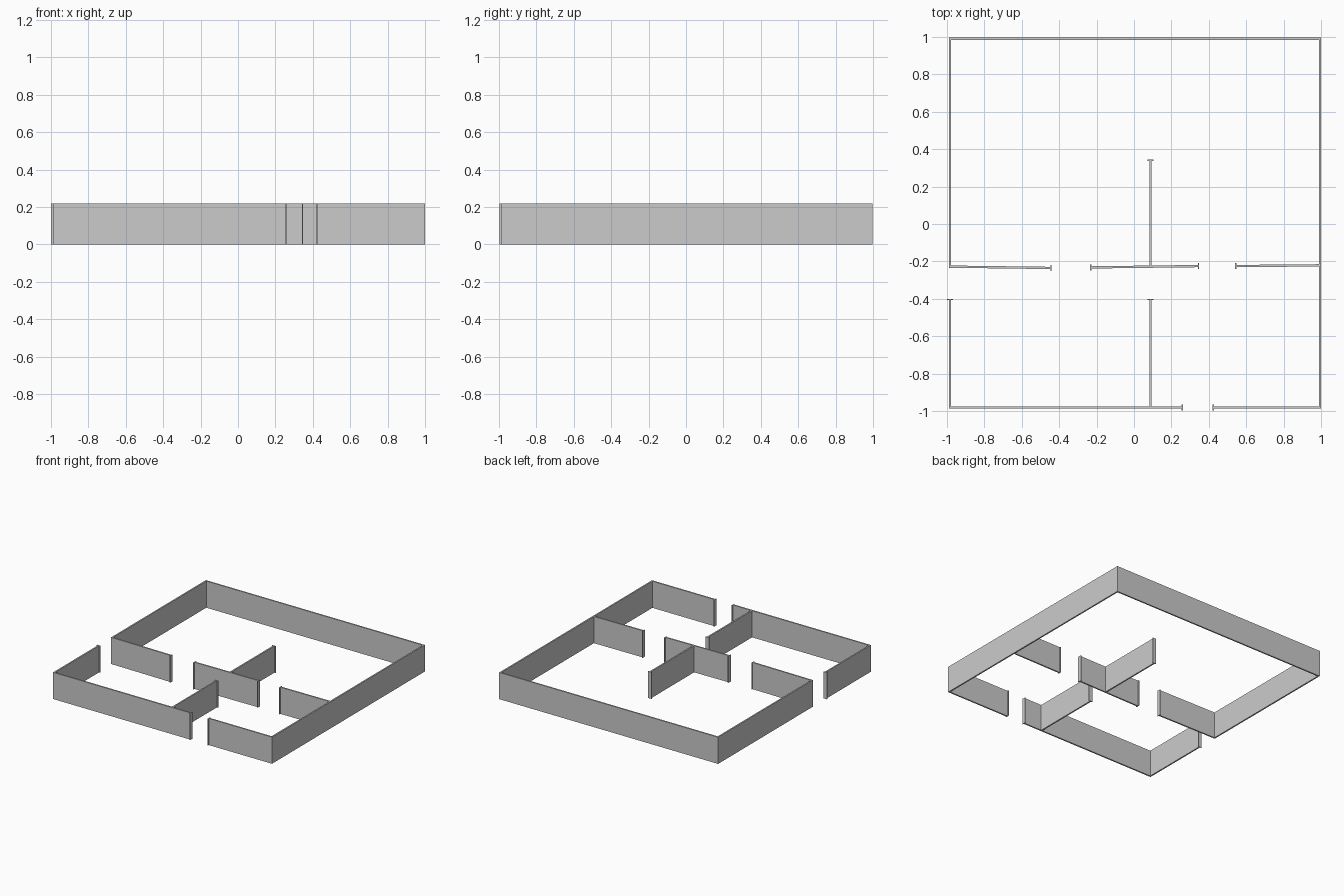
import bpy, bmesh
from mathutils import Vector

if "Cube" in bpy.data.objects:
    bpy.data.objects.remove(bpy.data.objects["Cube"])

H = 0.219        # wall height
T = 0.006        # half wall thickness
CAP_W = 0.016    # half width of door jamb
CAP_T = 0.003    # half depth of door jamb
L, R, F, B, M = -0.984, 0.994, -0.981, 0.991, 0.088   # wall centre lines


def strip(name, pts, half):
    """Upright wall along a path, with mitred corners."""
    pts = [Vector(p) for p in pts]
    dirs = [(b - a).normalized() for a, b in zip(pts, pts[1:])]
    bm = bmesh.new()
    rings = []
    for i, p in enumerate(pts):
        d0, d1 = dirs[max(i - 1, 0)], dirs[min(i, len(dirs) - 1)]
        n0, n1 = Vector((-d0.y, d0.x)), Vector((-d1.y, d1.x))
        n = (n0 + n1).normalized()
        n *= half / n.dot(n0)
        rings.append([bm.verts.new((q.x, q.y, z))
                      for q, z in ((p - n, 0), (p + n, 0), (p + n, H), (p - n, H))])
    for a, b in zip(rings, rings[1:]):
        for k in range(4):
            bm.faces.new((a[k], a[(k + 1) % 4], b[(k + 1) % 4], b[k]))
    bm.faces.new(rings[0])
    bm.faces.new(rings[-1])
    bmesh.ops.recalc_face_normals(bm, faces=bm.faces)
    mesh = bpy.data.meshes.new(name)
    bm.to_mesh(mesh)
    bm.free()
    bpy.context.collection.objects.link(bpy.data.objects.new(name, mesh))


def jamb(name, p, along_x):
    """Thin flange closing a wall end at a doorway."""
    d = Vector((CAP_T, 0)) if along_x else Vector((0, CAP_T))
    strip(name, [Vector(p) - d, Vector(p) + d], CAP_W)


# Outer shell, broken by the front and side doorways
strip("outer_wall_main", [(0.424, F), (R, F), (R, B), (L, B), (L, -0.228), (-0.443, -0.235)], T)
strip("outer_wall_corner", [(0.258, F), (L, F), (L, -0.403)], T)

# Inner partitions
strip("partition_centre", [(-0.231, -0.232), (0.344, -0.225)], T)
strip("partition_right", [(0.544, -0.225), (R, -0.221)], T)
strip("partition_back", [(M, 0.341), (M, -0.228)], T)
strip("partition_front", [(M, -0.404), (M, F)], T)

# Door jambs
for i, p in enumerate([(0.424, F), (0.258, F), (-0.443, -0.235),
                       (-0.231, -0.232), (0.344, -0.225), (0.544, -0.225)]):
    jamb(f"door_jamb_x_{i}", p, True)
for i, p in enumerate([(L, -0.403), (M, 0.341), (M, -0.404)]):
    jamb(f"door_jamb_y_{i}", p, False)
